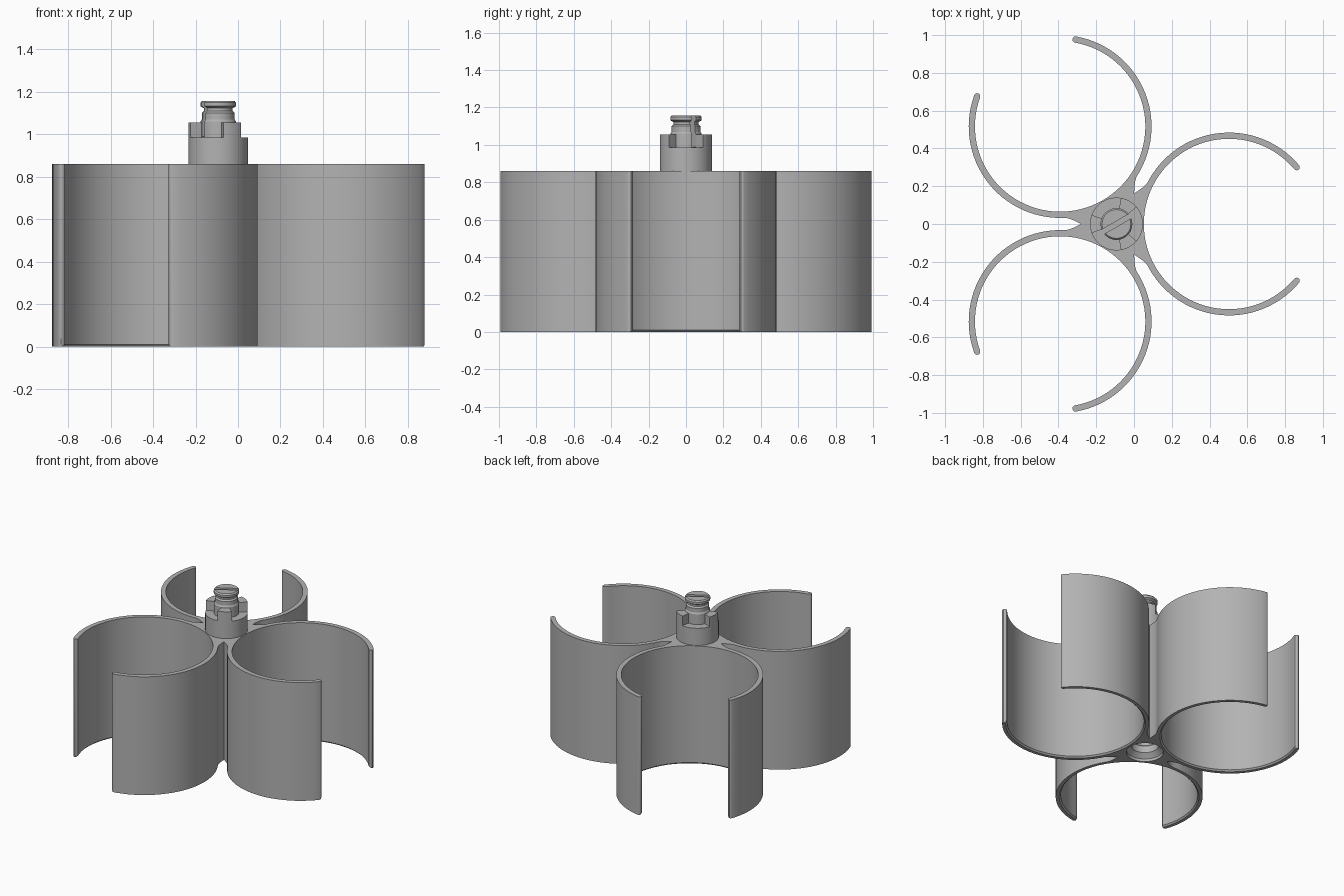
import bpy, bmesh, math
from math import radians, cos, sin, pi
from mathutils import Matrix, Vector

if "Cube" in bpy.data.objects:
    bpy.data.objects.remove(bpy.data.objects["Cube"], do_unlink=True)

HUB_X = -0.093      # hub axis
DIST = 0.596        # hub axis to each cup axis
R_OUT, R_IN = 0.484, 0.451
HEIGHT = 0.86
HALF_GAP = 40       # half of each cup opening, degrees

grey = bpy.data.materials.new("grey plastic")
grey.use_nodes = True
grey.diffuse_color = (0.45, 0.45, 0.45, 1)
grey.node_tree.nodes["Principled BSDF"].inputs["Base Color"].default_value = (0.45, 0.45, 0.45, 1)


def make(name, bm):
    bmesh.ops.recalc_face_normals(bm, faces=bm.faces)
    mesh = bpy.data.meshes.new(name)
    bm.to_mesh(mesh)
    bm.free()
    mesh.materials.append(grey)
    ob = bpy.data.objects.new(name, mesh)
    bpy.context.collection.objects.link(ob)
    ob.location.x = HUB_X
    return ob


def select(ob):
    bpy.ops.object.select_all(action='DESELECT')
    ob.select_set(True)
    bpy.context.view_layer.objects.active = ob


def smooth(ob):
    select(ob)
    bpy.ops.object.shade_smooth_by_angle(angle=radians(30))


def cut(ob, cutter):
    cutter.hide_render = True
    select(ob)
    mod = ob.modifiers.new("cut", 'BOOLEAN')
    mod.operation = 'DIFFERENCE'
    mod.solver = 'EXACT'
    mod.object = cutter
    bpy.ops.object.modifier_apply(modifier=mod.name)
    bpy.data.objects.remove(cutter, do_unlink=True)


def arc(r, a, b, n, cx=0.0, cy=0.0):
    return [Vector((cx + r * cos(radians(a + (b - a) * i / n)),
                    cy + r * sin(radians(a + (b - a) * i / n)), 0)) for i in range(n + 1)]


def loft(layers):
    """Join equal loops into a closed solid."""
    bm = bmesh.new()
    rings = [[bm.verts.new(p) for p in loop] for loop in layers]
    n = len(rings[0])
    for low, high in zip(rings, rings[1:]):
        for i in range(n):
            j = (i + 1) % n
            bm.faces.new((low[i], low[j], high[j], high[i]))
    bm.faces.new(rings[0][::-1])
    bm.faces.new(rings[-1])
    return bm


def prism(points, z0, z1):
    return loft([[p + Vector((0, 0, z)) for p in points] for z in (z0, z1)])


def lathe(name, profile, n=48):
    return make(name, loft([[Vector((p.x, p.y, z)) for p in arc(r, 0, 360, n)[:-1]]
                            for r, z in profile]))


def outline(r_in, z):
    """Plan of three open cups merging into the hub."""
    mid, cap = (R_OUT + r_in) / 2, (R_OUT - r_in) / 2
    g = HALF_GAP
    tip_a = (DIST + mid * cos(radians(g)), -mid * sin(radians(g)))
    tip_b = (tip_a[0], -tip_a[1])
    sector = arc(R_OUT, -150, -g, 28, DIST)
    sector += arc(cap, -g, 180 - g, 6, *tip_a)[1:-1]
    sector += arc(r_in, -g, g - 360, 72, DIST)
    sector += arc(cap, g - 180, g, 6, *tip_b)[1:-1]
    sector += arc(R_OUT, g, 150, 28, DIST)
    # Pointed notch between neighbouring cups
    side = [(0.27, 0.033), (0.245, 0.027), (0.215, 0.014)]
    notch = [(d, -s) for d, s in side] + [(0.187, 0)] + side[::-1]
    turn = Matrix.Rotation(pi / 3, 3, 'Z')
    sector += [turn @ Vector((d, s, 0)) for d, s in notch]
    loop = []
    for k in range(3):
        rot = Matrix.Rotation(k * 2 * pi / 3, 3, 'Z')
        loop += [rot @ p + Vector((0, 0, z)) for p in sector]
    return loop


# Cups and hub, with a small chamfer inside the lower rim
cups = make("cup_holder", loft([outline(R_IN + 0.01, 0), outline(R_IN, 0.01),
                                outline(R_IN, HEIGHT)]))
# Stepped socket under the hub
cut(cups, lathe("socket_cutter", [(0.122, -0.05), (0.122, 0.02), (0.09, 0.05), (0.09, 0.1),
                                  (0.1, 0.11), (0.1, 0.3)]))
smooth(cups)

# Collar with three raised teeth
smooth(lathe("collar", [(0.14, HEIGHT - 0.02), (0.14, 0.985)]))
for k in range(3):
    a = 40 + 120 * k
    wedge = arc(0.14, a, a + 40, 8) + arc(0.083, a + 40, a, 8)
    smooth(make(f"collar_tooth_{k + 1}", prism(wedge, 0.97, 1.055)))

# Snap post with grooved head and a diagonal slot
post = lathe("snap_post", [(0.083, 0.975), (0.083, 1.06), (0.077, 1.07), (0.077, 1.10),
                           (0.068, 1.11), (0.068, 1.122), (0.084, 1.132), (0.084, 1.148),
                           (0.076, 1.157)])
slot = [Matrix.Rotation(pi / 6, 3, 'Z') @ Vector((x, y, 0))
        for x, y in ((-0.2, -0.013), (0.2, -0.013), (0.2, 0.013), (-0.2, 0.013))]
cut(post, make("slot_cutter", prism(slot, 0.99, 1.3)))
smooth(post)
